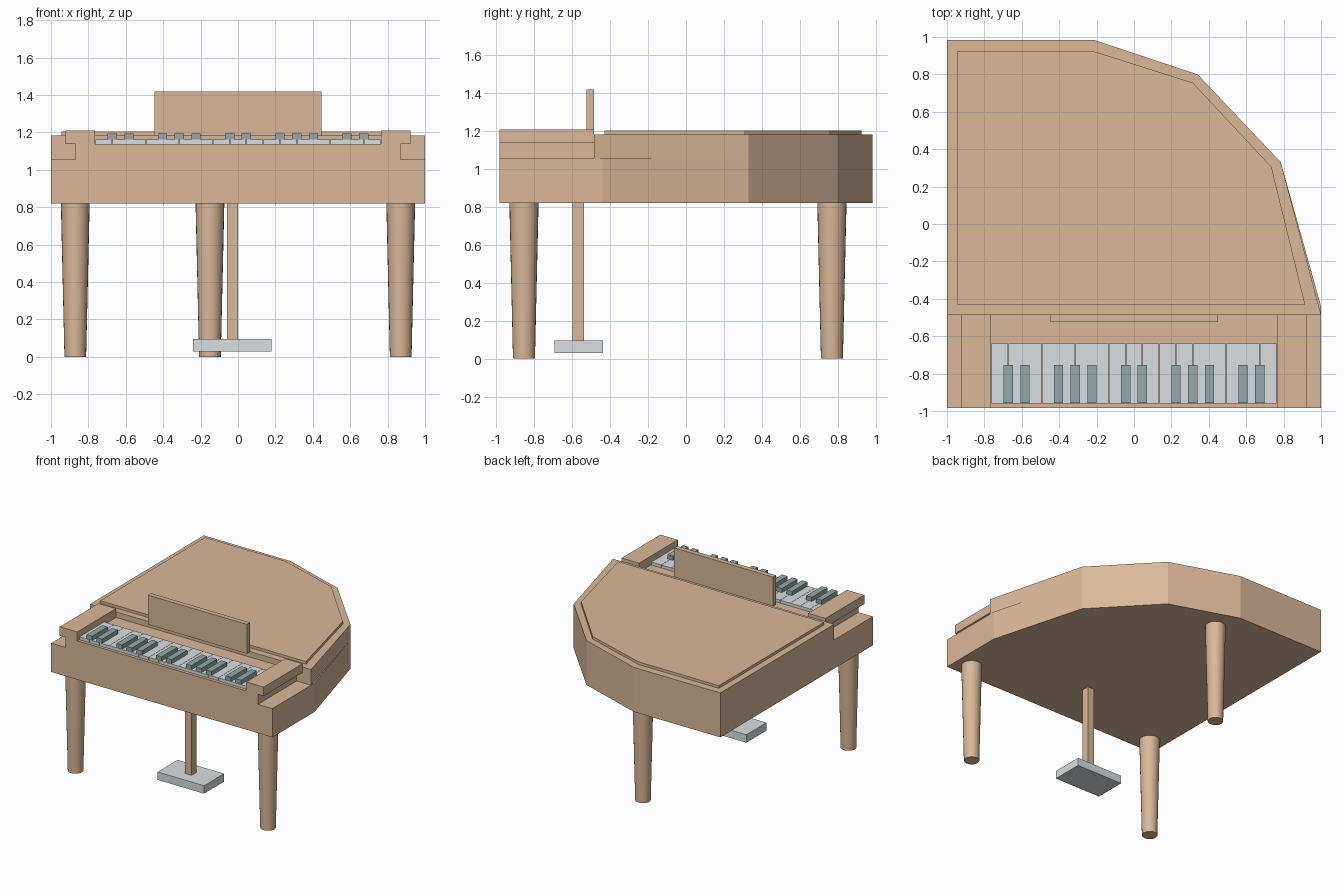
import bpy, bmesh, math

if "Cube" in bpy.data.objects:
    bpy.data.objects.remove(bpy.data.objects["Cube"])


def material(name, rgb):
    m = bpy.data.materials.new(name)
    m.diffuse_color = (*rgb, 1)
    m.use_nodes = True
    m.node_tree.nodes["Principled BSDF"].inputs["Base Color"].default_value = m.diffuse_color
    return m


WOOD = material("warm_wood", (0.70, 0.48, 0.32))
PALE = material("pale_grey", (0.70, 0.735, 0.75))
TEAL = material("grey_teal", (0.305, 0.397, 0.397))


def finish(name, bm, mat):
    bmesh.ops.recalc_face_normals(bm, faces=bm.faces)
    me = bpy.data.meshes.new(name)
    bm.to_mesh(me)
    bm.free()
    me.materials.append(mat)
    ob = bpy.data.objects.new(name, me)
    bpy.context.collection.objects.link(ob)
    return ob


def slab(name, outline, z0, z1, mat):
    """Extrude a flat outline from z0 up to z1."""
    bm = bmesh.new()
    face = bm.faces.new([bm.verts.new((x, y, z0)) for x, y in outline])
    ext = bmesh.ops.extrude_face_region(bm, geom=[face])["geom"]
    for v in ext:
        if isinstance(v, bmesh.types.BMVert):
            v.co.z = z1
    return finish(name, bm, mat)


def box(name, x0, x1, y0, y1, z0, z1, mat):
    return slab(name, [(x0, y0), (x1, y0), (x1, y1), (x0, y1)], z0, z1, mat)


def leg(name, x, y):
    bpy.ops.mesh.primitive_cone_add(vertices=24, radius1=0.058, radius2=0.077,
                                    depth=0.82, location=(x, y, 0.41))
    ob = bpy.context.object
    ob.name = name
    ob.data.materials.append(WOOD)
    bpy.ops.object.shade_smooth_by_angle(angle=math.radians(40))


# Case: full-length lower part, raised rear part and thin lid
tail = [(0.785, 0.33), (0.34, 0.80), (-0.215, 0.985), (-1, 0.985)]
slab("lower_case", [(-1, -0.985), (1, -0.985), (1, -0.44)] + tail, 0.82, 1.055, WOOD)
slab("upper_case", [(-1, -0.485), (1, -0.485)] + tail, 1.055, 1.183, WOOD)
slab("lid", [(-0.945, -0.43), (0.915, -0.43), (0.735, 0.305), (0.315, 0.755),
             (-0.22, 0.925), (-0.945, 0.925)], 1.183, 1.205, WOOD)

# Keyboard bed, overhanging cheek blocks and music stand
box("key_bed", -0.87, 0.87, -0.985, -0.485, 1.055, 1.137, WOOD)
for side, x0, x1 in (("left", -0.922, -0.764), ("right", 0.764, 0.922)):
    box(side + "_cheek", x0, x1, -0.985, -0.485, 1.137, 1.21, WOOD)
box("music_stand", -0.447, 0.447, -0.525, -0.485, 1.18, 1.42, WOOD)

# White keys, with raised keys over some of the joints
PITCH, LEFT = 0.0897, -0.7625
for i in range(17):
    x = LEFT + i * PITCH
    box(f"white_key_{i}", x + 0.001, x + PITCH - 0.001, -0.96, -0.64, 1.137, 1.161, PALE)
for i in (1, 2, 4, 5, 6, 8, 9, 11, 12, 13, 15, 16):
    x = LEFT + i * PITCH
    box(f"dark_key_{i}", x - 0.025, x + 0.025, -0.957, -0.755, 1.161, 1.195, TEAL)

# Three tapered legs
leg("front_left_leg", -0.87, -0.855)
leg("front_right_leg", 0.87, -0.855)
leg("rear_leg", -0.15, 0.77)

# Pedal post and pedal block
box("pedal_post", -0.06, 0.0, -0.60, -0.537, 0.095, 0.82, WOOD)
box("pedal_block", -0.24, 0.18, -0.695, -0.437, 0.03, 0.095, PALE)
